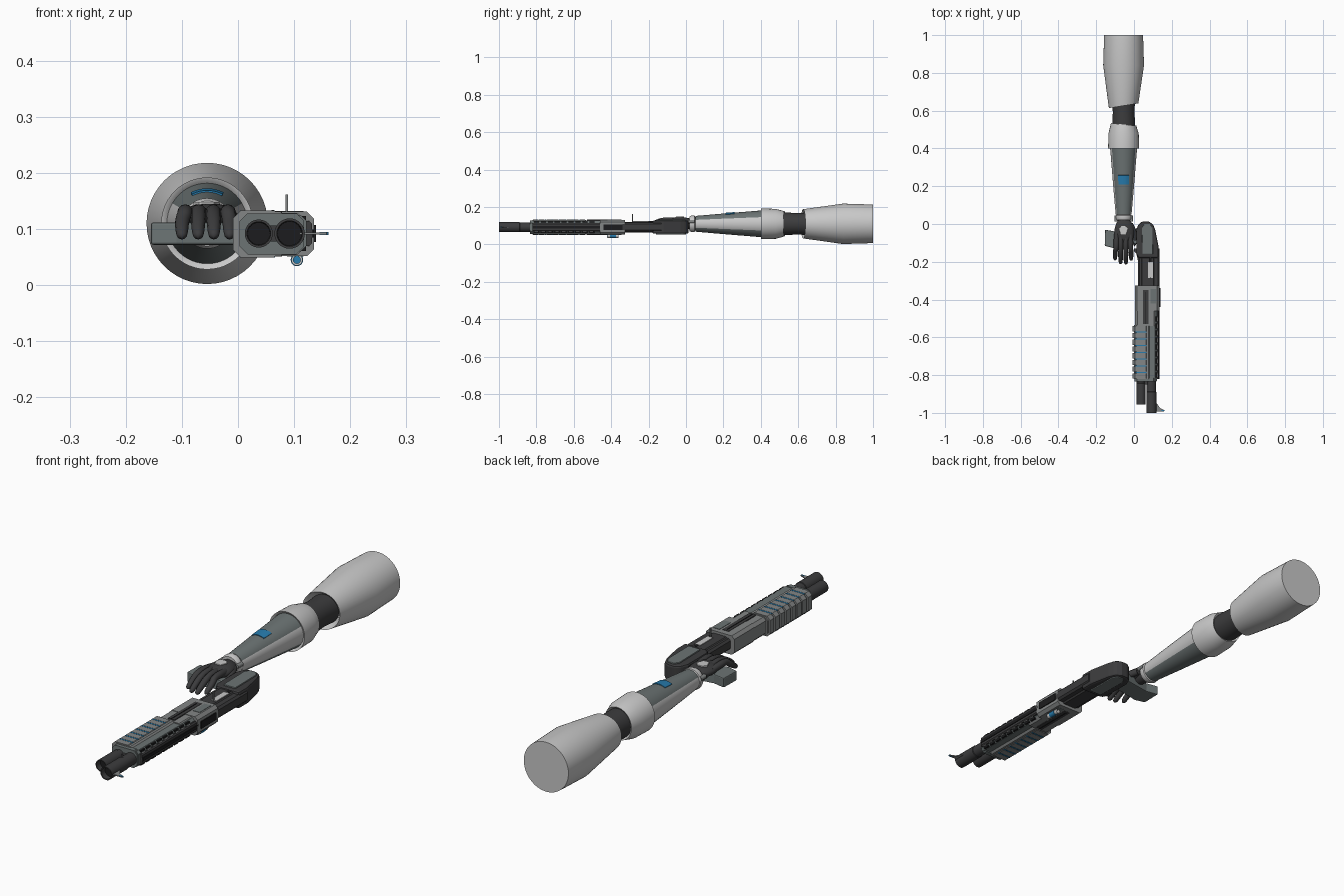
import bpy, bmesh, math
from mathutils import Vector

if "Cube" in bpy.data.objects:
    bpy.data.objects.remove(bpy.data.objects["Cube"])

def mat(name, r, g, b):
    m = bpy.data.materials.new(name)
    m.diffuse_color = (r, g, b, 1)
    m.use_nodes = True
    m.node_tree.nodes["Principled BSDF"].inputs["Base Color"].default_value = m.diffuse_color
    return m

LIGHT = mat("light_grey", .58, .58, .58)
MID = mat("mid_grey", .23, .24, .24)
SLATE = mat("slate_grey", .15, .175, .175)
DARK = mat("dark_grey", .045, .045, .047)
BLACK = mat("black", .012, .012, .013)
BLUE = mat("blue", .02, .2, .42)
CX, CZ = -.055, .11   # arm axis
GZ = .092             # gun mid-plane height

def finish(name, bm, mats, bevel=0, smooth=False):
    bmesh.ops.recalc_face_normals(bm, faces=bm.faces)
    me = bpy.data.meshes.new(name)
    bm.to_mesh(me)
    bm.free()
    ob = bpy.data.objects.new(name, me)
    bpy.context.collection.objects.link(ob)
    for m in mats:
        me.materials.append(m)
    if bevel:
        b = ob.modifiers.new("bevel", 'BEVEL')
        b.width, b.segments = bevel, 2
    if smooth:
        bpy.context.view_layer.objects.active = ob
        ob.select_set(True)
        bpy.ops.object.shade_smooth_by_angle(angle=math.radians(35))
        ob.select_set(False)
    return ob

def extrude(name, pts, offset, m, bevel=0):
    """Extrude a closed 3D outline by an offset."""
    bm = bmesh.new()
    f = bm.faces.new([bm.verts.new(p) for p in pts])
    r = bmesh.ops.extrude_face_region(bm, geom=[f])
    vs = [v for v in r['geom'] if isinstance(v, bmesh.types.BMVert)]
    bmesh.ops.translate(bm, verts=vs, vec=Vector(offset))
    return finish(name, bm, [m], bevel)

def plan(name, pts, z0, z1, m, bevel=0):
    return extrude(name, [(x, y, z0) for x, y in pts], (0, 0, z1 - z0), m, bevel)

def box(name, x0, x1, y0, y1, z0, z1, m, bevel=0):
    return plan(name, [(x0, y0), (x1, y0), (x1, y1), (x0, y1)], z0, z1, m, bevel)

def octo(name, x0, x1, y0, y1, z0, z1, c, m):
    """Bar along y with chamfered corners."""
    p = [(x0 + c, z0), (x1 - c, z0), (x1, z0 + c), (x1, z1 - c),
         (x1 - c, z1), (x0 + c, z1), (x0, z1 - c), (x0, z0 + c)]
    return extrude(name, [(x, y0, z) for x, z in p], (0, y1 - y0, 0), m)

def lathe(name, prof, mats, cx=CX, cz=CZ, n=48, rule=None):
    """Turn (y, radius, slant) rings about an axis along y."""
    bm = bmesh.new()
    rings = []
    for y, r, s in prof:
        ring = []
        for i in range(n):
            a = 2 * math.pi * i / n
            dx, dz = r * math.sin(a), r * math.cos(a)
            ring.append(bm.verts.new((cx + dx, y + s * dx, cz + dz)))
        rings.append(ring)
    for a, b in zip(rings, rings[1:]):
        for i in range(n):
            j = (i + 1) % n
            f = bm.faces.new((a[i], a[j], b[j], b[i]))
            if rule:
                t = abs((i + .5) / n * 360)
                f.material_index = rule(min(t, 360 - t))
    bm.faces.new(rings[0])
    bm.faces.new(rings[-1])
    return finish(name, bm, mats, smooth=True)

def rod(name, x, z, y0, y1, r, m, n=32):
    return lathe(name, [(y0, r, 0), (y1, r, 0)], [m], x, z, n)

def limb(name, pts, m):
    """Rounded tube through (x, y, z, radius) points."""
    cu = bpy.data.curves.new(name, 'CURVE')
    cu.dimensions, cu.bevel_depth, cu.bevel_resolution = '3D', 1, 4
    cu.use_fill_caps, cu.resolution_u = True, 5
    sp = cu.splines.new('NURBS')
    sp.points.add(len(pts) - 1)
    for p, (x, y, z, r) in zip(sp.points, pts):
        p.co, p.radius = (x, y, z, 1), r
    sp.use_endpoint_u, sp.order_u = True, 3
    ob = bpy.data.objects.new(name, cu)
    bpy.context.collection.objects.link(ob)
    cu.materials.append(m)

# ---- arm ----
lathe("upper_arm", [(.655, .055, .16), (.63, .072, .16), (.626, .078, .16),
      (.84, .108, 0), (1, .103, 0)], [LIGHT])
lathe("elbow_joint", [(.48, .058, 0), (.55, .06, 0), (.59, .057, 0), (.68, .062, 0)], [DARK])
lathe("elbow_cuff", [(.42, .062, 0), (.403, .075, 0), (.4, .082, 0), (.48, .08, 0),
      (.527, .067, -.1), (.52, .058, -.1)], [LIGHT])
lathe("forearm", [(.05, .033, 0), (.05, .042, 0), (.2, .055, 0), (.41, .072, 0)],
      [SLATE, LIGHT], rule=lambda t: 1 if 62 < t < 122 else 0)
lathe("wrist", [(-.03, .026, 0), (.06, .032, 0)], [DARK])
lathe("wrist_ring", [(.02, .03, 0), (.02, .04, 0), (.032, .045, 0), (.045, .044, 0),
      (.05, .035, 0)], [LIGHT])
for s in (-1, 1):
    rod("wrist_bolt", CX + s * .04, CZ + .012, .012, .045, .009, MID, 12)
bm = bmesh.new()          # blue display, following the forearm curve
grid = [[bm.verts.new((CX + (r + .003) * math.sin(a), y, CZ + (r + .003) * math.cos(a)))
         for a in [math.radians(d) for d in range(-28, 29, 8)]]
        for y, r in ((.21, .056), (.258, .0597))]
for i in range(7):
    bm.faces.new((grid[0][i], grid[0][i + 1], grid[1][i + 1], grid[1][i]))
disp = finish("forearm_display", bm, [BLUE])
disp.modifiers.new("solid", 'SOLIDIFY').thickness = .004

# ---- hand ----
bm = bmesh.new()
bmesh.ops.create_uvsphere(bm, u_segments=24, v_segments=14, radius=1)
for v in bm.verts:
    v.co = Vector((-.052 + .052 * v.co.x * (1 - .15 * v.co.y), -.035 + .075 * v.co.y,
                   .122 + .024 * v.co.z))
finish("palm", bm, [DARK], smooth=True)
for x, tip, y in ((-.094, -.1, -.19), (-.07, -.071, -.21), (-.044, -.043, -.212), (-.018, -.015, -.192)):
    limb("finger", [(x * .9 - .005, -.04, .124, .013), (x, -.085, .13, .015), (x, -.13, .13, .013),
         (tip, y + .045, .115, .013), (tip, y + .012, .094, .011), (tip, y + .001, .086, .008),
         (tip, y, .084, .001)], DARK)
limb("thumb", [(-.02, 0, .118, .014), (.0, -.04, .112, .015), (.006, -.075, .105, .012),
     (.003, -.11, .095, .01), (.002, -.118, .092, .001)], DARK)
plan("hand_plate", [(-.08, -.025), (-.07, -.055), (-.042, -.055), (-.032, -.025), (-.045, -.01), (-.067, -.01)],
     .138, .1485, LIGHT, .002)

# ---- gun, lying on its side with its top toward +x ----
plan("pistol_grip", [(-.153, -.03), (-.155, -.115), (-.11, -.127), (.03, -.1), (.03, -.02), (-.1, -.04)],
     .072, .112, SLATE, .004)
plan("trigger_guard", [(-.0, -.13), (.03, -.13), (.03, -.2), (.022, -.2), (.012, -.155), (-.0, -.145)],
     .082, .102, DARK)
plan("stock", [(.012, -.16), (.012, -.03), (.025, 0), (.045, .014), (.075, .014), (.1, 0),
     (.112, -.03), (.13, -.12), (.13, -.18), (.025, -.18)], .057, .127, DARK, .008)
for s in (-1, 1):
    z = sorted((GZ + s * .03, GZ + s * .04))
    plan("stock_panel", [(.045, -.16), (.042, -.02), (.055, .0), (.085, .0), (.098, -.02), (.1, -.16)],
         *z, SLATE, .003)
octo("rear_receiver", .022, .135, -.34, -.13, .07, .117, .008, DARK)
octo("receiver_core", .035, .11, -.34, -.17, .064, .121, .008, DARK)
box("ejection_port", .075, .1, -.285, -.2, .119, .124, LIGHT)
rod("bolt_rail", .088, .119, -.2, -.17, .006, BLACK, 12)
box("charging_pin", .085, .089, -.288, -.283, .11, .162, MID)

# front receiver block
octo("receiver_block", .005, .135, -.46, -.325, .052, .131, .012, MID)
octo("receiver_neck", .006, .118, -.54, -.46, .054, .129, .012, MID)
for s in (-1, 1):
    z = sorted((GZ + s * .036, GZ + s * .0405))
    box("side_groove", .048, .078, -.53, -.35, *z, DARK)
    box("side_hatch", .087, .117, -.42, -.345, *z, SLATE)
    box("groove_line", .06, .064, -.53, -.36, *sorted((GZ + s * .038, GZ + s * .042)), BLACK)
box("rear_sight", .128, .139, -.44, -.34, .077, .107, BLACK)

# side-mounted light under the receiver
rod("side_light", .105, .045, -.42, -.36, .01, LIGHT, 20)
rod("side_light_band", .105, .045, -.405, -.375, .0112, BLUE, 20)
rod("side_light_lens", .105, .045, -.423, -.418, .007, BLUE, 20)
box("side_light_mount", .1, .11, -.41, -.36, .045, .06, DARK)

# sliding fore-end with ribs and blue grooves
octo("fore_end", -.001, .09, -.82, -.535, .052, .131, .014, MID)
for i in range(8):
    y = -.541 - i * .0357
    octo("fore_end_rib", -.009, .078, y - .027, y, .0495, .1335, .014, MID)
    if i < 7:
        for z in (.0495, .131):
            box("blue_groove", .004, .066, y - .0345, y - .0285, z, z + .0025, BLUE)
octo("fore_end_collar", .003, .118, -.835, -.815, .055, .128, .014, SLATE)

# vented shroud over the barrel
octo("barrel_shroud", .07, .122, -.83, -.45, .06, .125, .01, SLATE)
octo("top_rail", .11, .132, -.82, -.44, .07, .114, .005, DARK)
box("rail_channel", .13, .135, -.82, -.45, .085, .099, BLACK)
for i in range(9):
    y = -.49 - i * .037
    for s in (-1, 1):
        box("shroud_vent", .112, .121, y - .027, y, *sorted((GZ + s * .02, GZ + s * .031)), BLACK)
        box("rail_slot", .124, .1275, y - .024, y - .006, *sorted((GZ + s * .02, GZ + s * .023)), LIGHT)

# barrel and magazine tube, with recessed bores
for name, x, y, r in (("magazine_tube", .037, -.955, .025), ("barrel", .092, -1, .027)):
    lathe(name, [(y + .03, r * .8, 0), (y, r * .84, 0), (y, r, 0), (y + .11, r, 0),
          (y + .112, r * .92, 0), (-.45, r * .92, 0)], [DARK], x, GZ, 32)
    rod(name + "_bore", x, GZ, y + .024, y + .029, r * .8, BLACK)
box("barrel_clamp", .04, .09, -.85, -.835, .078, .106, DARK)
plan("front_sight", [(.11, -.945), (.122, -.95), (.138, -.975), (.161, -.985), (.158, -.992), (.11, -.992)],
     GZ - .002, GZ + .002, MID)
box("sight_tip", .145, .161, -.991, -.985, GZ - .0025, GZ + .0025, BLUE)
